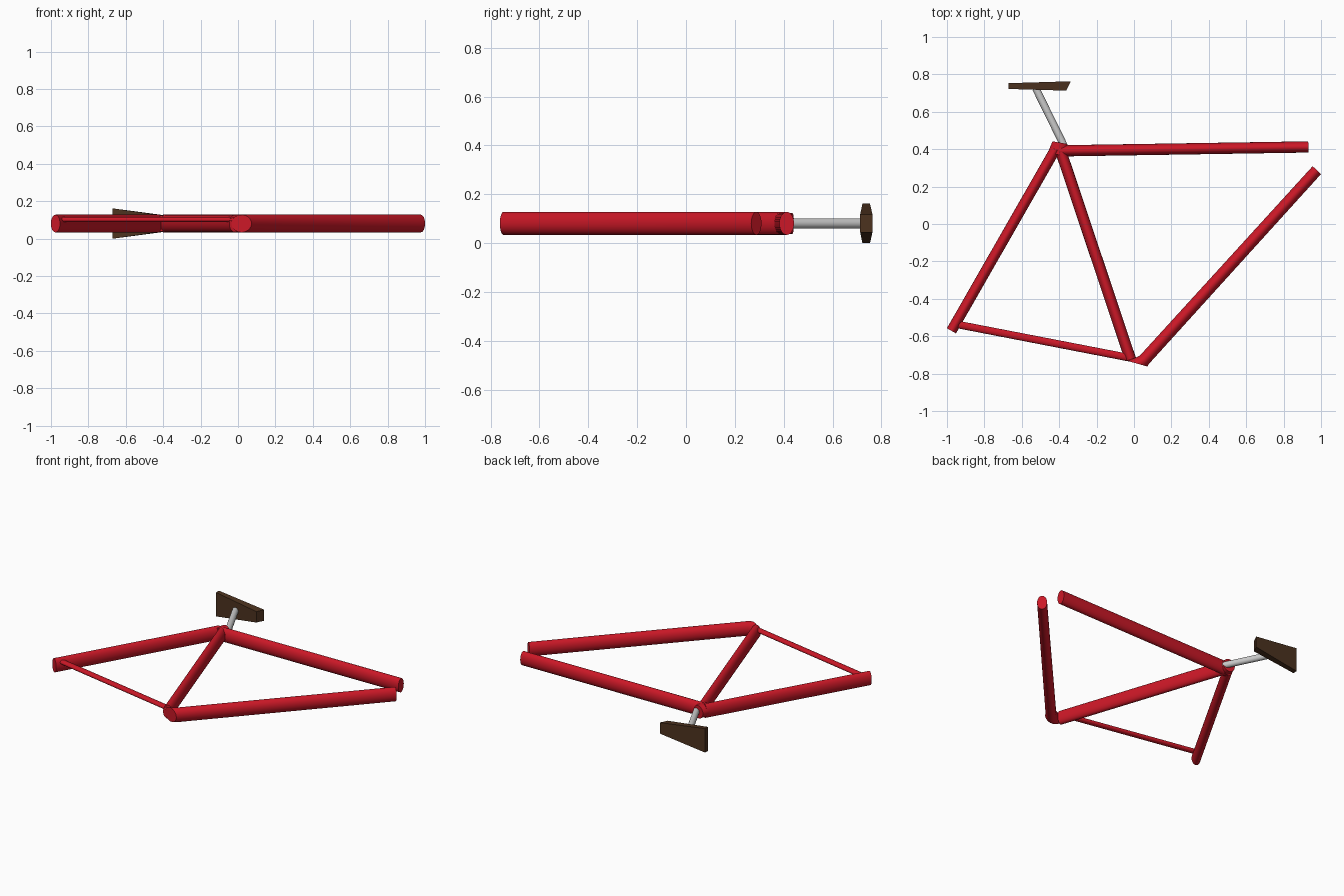
import bpy, bmesh, math
from mathutils import Vector

if "Cube" in bpy.data.objects:
    bpy.data.objects.remove(bpy.data.objects["Cube"])

MID = 0.081   # height of the frame's middle plane


def material(name, colour):
    m = bpy.data.materials.new(name)
    m.diffuse_color = (*colour, 1)
    m.use_nodes = True
    m.node_tree.nodes["Principled BSDF"].inputs["Base Color"].default_value = m.diffuse_color
    return m


RED = material("red_paint", (0.6, 0.009, 0.02))
BROWN = material("brown_leather", (0.075, 0.033, 0.014))


def finish(name, bm, mat, smooth):
    bmesh.ops.recalc_face_normals(bm, faces=bm.faces)
    me = bpy.data.meshes.new(name)
    bm.to_mesh(me)
    bm.free()
    ob = bpy.data.objects.new(name, me)
    bpy.context.collection.objects.link(ob)
    if mat:
        me.materials.append(mat)
    if smooth:
        bpy.ops.object.select_all(action='DESELECT')
        ob.select_set(True)
        bpy.context.view_layer.objects.active = ob
        bpy.ops.object.shade_smooth_by_angle(angle=math.radians(35))
    return ob


def loft(name, cuts, depth, mat=RED, z=MID, sides=32):
    """Oval tube through cuts; each cut is a pair of opposite edge points in plan."""
    bm = bmesh.new()
    rings = []
    for a, b in cuts:
        a, b = Vector((*a, z)), Vector((*b, z))
        mid, half = (a + b) / 2, (a - b) / 2
        rings.append([bm.verts.new(mid + half * math.cos(t) + Vector((0, 0, depth * math.sin(t))))
                      for t in (2 * math.pi * i / sides for i in range(sides))])
    for r, s in zip(rings, rings[1:]):
        for i in range(sides):
            j = (i + 1) % sides
            bm.faces.new((r[i], r[j], s[j], s[i]))
    bm.faces.new(rings[0])
    bm.faces.new(rings[-1])
    return finish(name, bm, mat, True)


def tube(name, p, q, width, depth, **kw):
    """Straight tube with square-cut ends."""
    p, q = Vector(p), Vector(q)
    d = (q - p).normalized()
    n = Vector((d.y, -d.x)) * width / 2
    return loft(name, [(p - n, p + n), (q - n, q + n)], depth, **kw)


# main frame tubes
tube("top_tube", (-0.40, 0.391), (0.932, 0.412), 0.06, 0.047)
tube("seat_tube", (-0.395, 0.40), (-0.018, -0.725), 0.06, 0.046)
tube("seat_stay", (-0.42, 0.40), (-0.976, -0.571), 0.056, 0.047)
tube("chain_stay", (-0.945, -0.537), (-0.02, -0.716), 0.04, 0.014, z=0.102)

# down tube with a slanted cut at the bottom bracket
loft("down_tube", [((-0.035, -0.732), (0.072, -0.762)),
                   ((0.03, -0.705), (0.078, -0.75)),
                   ((0.955, 0.309), (1.0, 0.267))], 0.047)

# joint where the tubes meet under the seat post
loft("seat_cluster", [((-0.462, 0.378), (-0.345, 0.362)),
                      ((-0.436, 0.442), (-0.357, 0.428))], 0.043)

# seat post
tube("seat_post", (-0.365, 0.40), (-0.525, 0.725), 0.04, 0.021, mat=None)

# saddle: wide at the rear, narrow and deeper at the nose
bm = bmesh.new()
ends = []
for corners, h in ((((-0.67, 0.722), (-0.67, 0.753)), 0.081),
                   (((-0.362, 0.713), (-0.338, 0.763)), 0.037)):
    (ax, ay), (bx, by) = corners
    ends.append([bm.verts.new(v) for v in ((ax, ay, MID - h), (bx, by, MID - h),
                                           (bx, by, MID + h), (ax, ay, MID + h))])
r, s = ends
for i in range(4):
    j = (i + 1) % 4
    bm.faces.new((r[i], r[j], s[j], s[i]))
bm.faces.new(r)
bm.faces.new(s)
finish("saddle", bm, BROWN, False)
